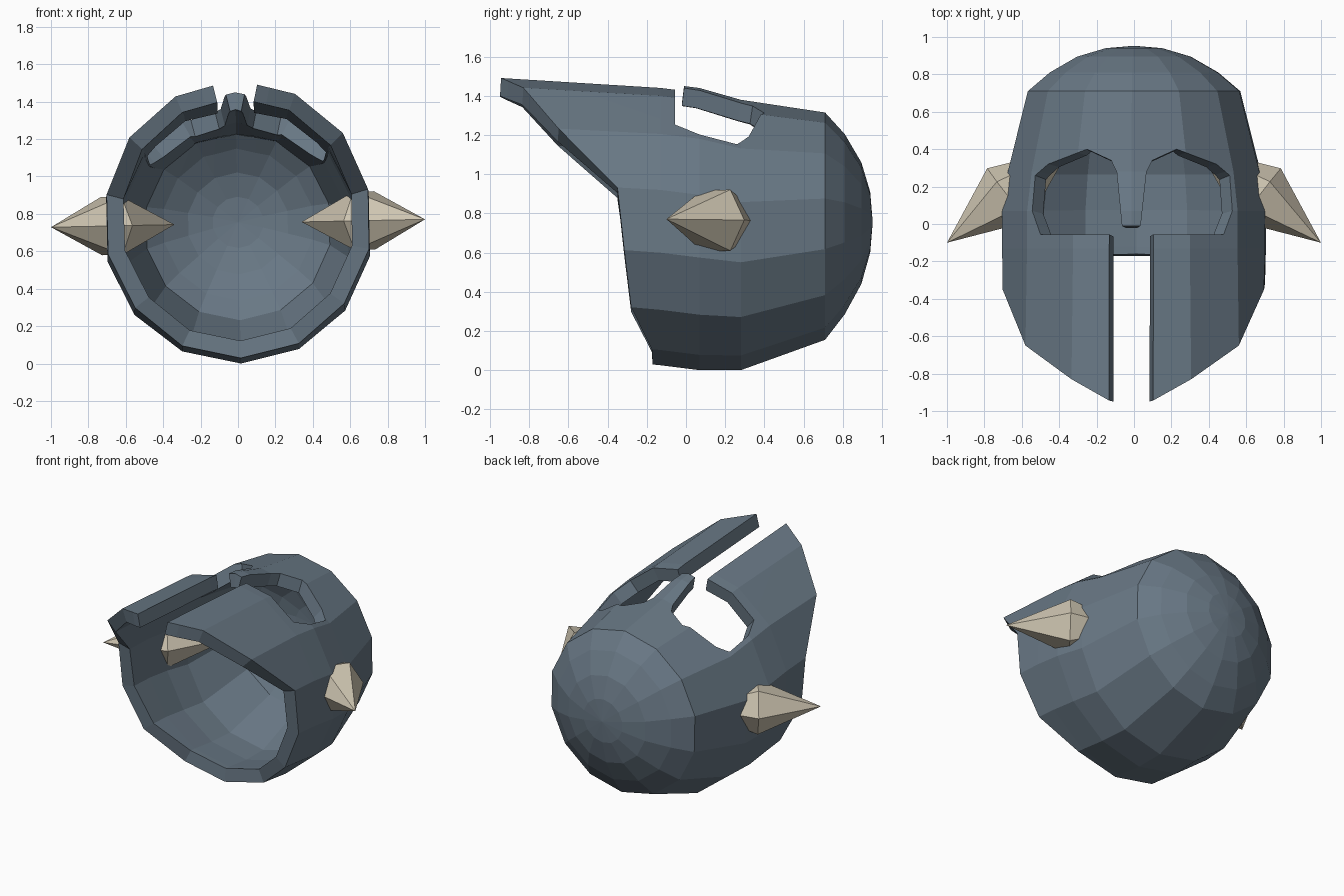
import bpy, bmesh
from math import sin, cos, pi, radians
from mathutils import Matrix, Vector

if "Cube" in bpy.data.objects:
    bpy.data.objects.remove(bpy.data.objects["Cube"])


def material(name, rgb):
    m = bpy.data.materials.new(name)
    m.use_nodes = True
    m.diffuse_color = (*rgb, 1)
    m.node_tree.nodes["Principled BSDF"].inputs["Base Color"].default_value = (*rgb, 1)
    return m


def finish(bm, name, mat):
    mesh = bpy.data.meshes.new(name)
    bm.to_mesh(mesh)
    bm.free()
    mesh.materials.append(mat)
    ob = bpy.data.objects.new(name, mesh)
    bpy.context.collection.objects.link(ob)
    ob.matrix_world = TILT
    return ob


def inside(x, y, poly):
    hit = False
    for (ax, ay), (bx, by) in zip(poly, poly[1:] + poly[:1]):
        if (ay > y) != (by > y) and x < ax + (y - ay) * (bx - ax) / (by - ay):
            hit = not hit
    return hit


steel = material("blue grey steel", (0.14, 0.188, 0.235))
bone = material("pale bone", (0.62, 0.56, 0.44))

# The whole helmet rolls slightly about its long axis
AXIS = Matrix.Translation((0, 0, 0.75))
TILT = AXIS @ Matrix.Rotation(radians(-1.2), 4, "Y") @ AXIS.inverted()

# Shell rings from crown to neck: y, centre height, radius
SIDES = 7  # per half
RINGS = [(0.94, 0.755, 0.155), (0.895, 0.75, 0.31), (0.81, 0.745, 0.46),
         (0.71, 0.735, 0.58), (0.28, 0.69, 0.69), (0.07, 0.72, 0.72),
         (-0.13, 0.745, 0.72), (-0.3, 0.757, 0.715), (-1.01, 0.775, 0.745)]
# Neck rim position for each meridian, nape to face
RIM = [-0.17, -0.175, -0.28, -0.315, -0.35, -0.65, -0.83, -1.01]


def ring_at(y):
    for a, b in zip(RINGS, RINGS[1:]):
        if y >= b[0]:
            t = (y - a[0]) / (b[0] - a[0])
            return a[1] + t * (b[1] - a[1]), a[2] + t * (b[2] - a[2])
    return RINGS[-1][1:]


# Half shell
bm = bmesh.new()
apex = bm.verts.new((0, 0.953, 0.755))
rows = []
for ring_y in [r[0] for r in RINGS[:-2]] + [-2]:
    row = []
    for k in range(SIDES + 1):
        y = max(ring_y, RIM[k])
        c, r = ring_at(y)
        a = pi * k / SIDES
        x = 0 if k in (0, SIDES) else r * sin(a)
        row.append(bm.verts.new((x, y, c - r * cos(a))))
    rows.append(row)
for k in range(SIDES):
    bm.faces.new((apex, rows[0][k + 1], rows[0][k]))
    for a, b in zip(rows, rows[1:]):
        bm.faces.new((a[k], a[k + 1], b[k + 1], b[k]))
bm.normal_update()

# Face opening: slot, eye hole and nose guard in one outline
OPENING = [(0, -1.2), (0.118, -1.2), (0.118, -0.055), (0.49, -0.055),
           (0.535, 0.07), (0.52, 0.26), (0.45, 0.32), (0.24, 0.40),
           (0.11, 0.34), (0.08, 0.28), (0.05, -0.01), (0, -0.01)]


def face_side():
    return [f for f in bm.faces if f.calc_center_median().z > 1.12]


for p, q in zip(OPENING[1:], OPENING[2:]):
    faces = face_side()
    geom = faces + list({e for f in faces for e in f.edges}) \
        + list({v for f in faces for v in f.verts})
    bmesh.ops.bisect_plane(bm, geom=geom, dist=0.0005, plane_co=(*p, 0),
                           plane_no=Vector((q[1] - p[1], p[0] - q[0], 0)).normalized())
holes = [f for f in face_side() if inside(*f.calc_center_median().xy, OPENING)]
bmesh.ops.delete(bm, geom=holes, context="FACES")

shell = finish(bm, "helmet_shell", steel)
mirror = shell.modifiers.new("Mirror", "MIRROR")
mirror.merge_threshold = 0.0005
thick = shell.modifiers.new("Thickness", "SOLIDIFY")
thick.thickness = 0.093
thick.offset = -1

# Horns: six-sided spindles driven through the shell
for name, side in (("left_horn", 1), ("right_horn", -1)):
    bm = bmesh.new()
    tip = Vector((side, -0.1, 0.75))
    root = Vector((side * 0.34, 0.41, 0.75))
    centre = Vector((side * 0.675, 0.155, 0.75))
    out = (tip - root).cross(Vector((0, 0, 1))).normalized() * -side
    if out.y < 0:
        out = -out
    ring = []
    for i in range(6):
        a = pi * i / 3
        ring.append(bm.verts.new(centre + 0.18 * (out * cos(a) + Vector((0, 0, sin(a))))))
    ends = [bm.verts.new(tip), bm.verts.new(root)]
    for i in range(6):
        for end in ends:
            bm.faces.new((ring[i], ring[(i + 1) % 6], end))
    bmesh.ops.recalc_face_normals(bm, faces=bm.faces[:])
    finish(bm, name, bone)
